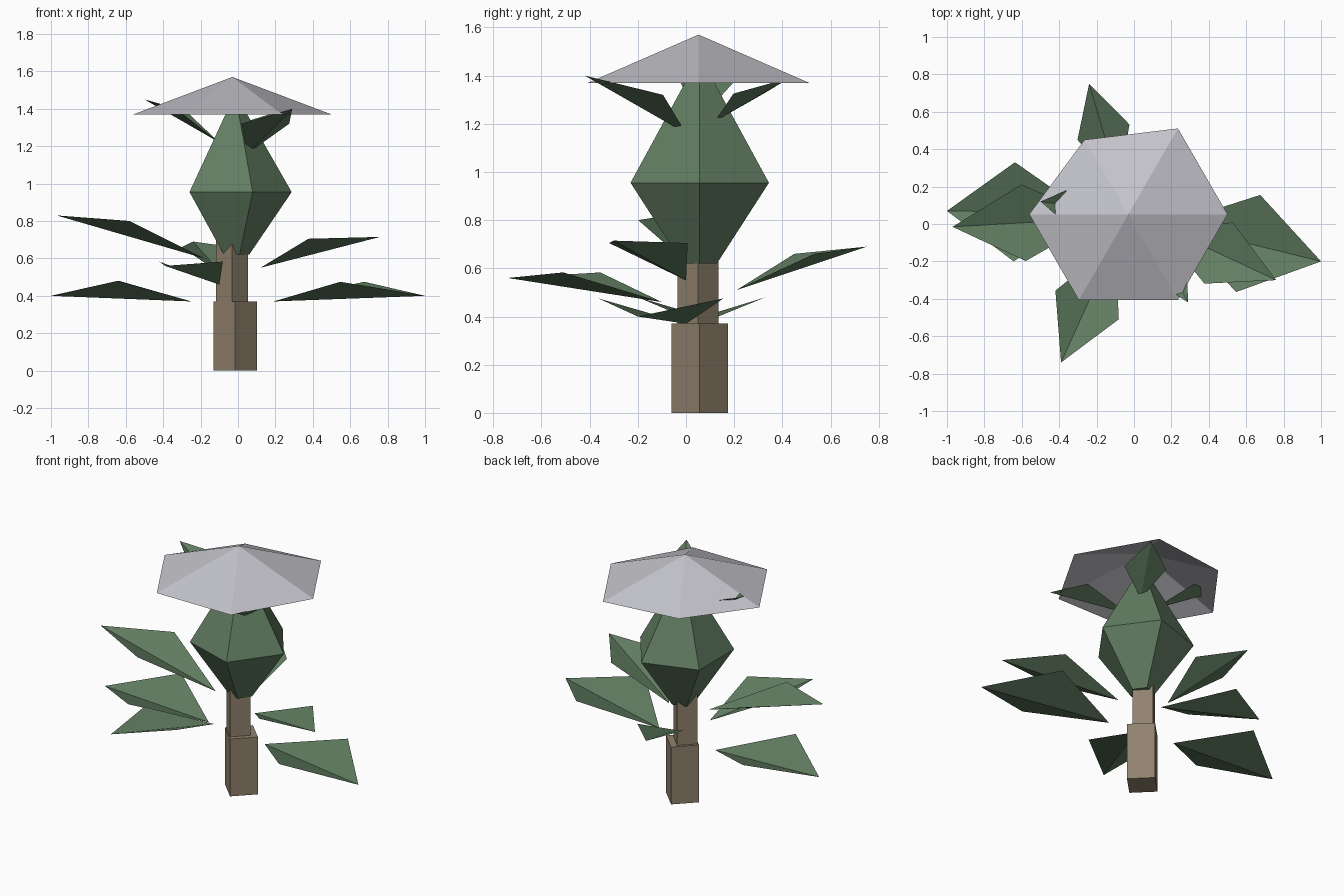
import bpy
import math
from mathutils import Vector

cube = bpy.data.objects.get("Cube")
if cube:
    bpy.data.objects.remove(cube, do_unlink=True)


def make_material(name, rgb):
    mat = bpy.data.materials.new(name)
    mat.use_nodes = True
    color = (*rgb, 1)
    mat.diffuse_color = color
    mat.node_tree.nodes["Principled BSDF"].inputs["Base Color"].default_value = color
    return mat


green = make_material("leaf green", (0.12, 0.205, 0.12))
brown = make_material("stem brown", (0.285, 0.223, 0.155))
grey = make_material("cap grey", (0.54, 0.54, 0.585))


def add_mesh(name, verts, faces, mat):
    mesh = bpy.data.meshes.new(name)
    mesh.from_pydata(verts, [], faces)
    mesh.materials.append(mat)
    obj = bpy.data.objects.new(name, mesh)
    bpy.context.collection.objects.link(obj)
    return obj


def lathe(name, center, sides, profile, mat, closed=True):
    """Stack of regular rings (radius, height), with a corner pointing to +x."""
    verts, faces = [], []
    for radius, z in profile:
        for i in range(sides):
            a = math.tau * i / sides
            verts.append((center[0] + radius * math.cos(a),
                          center[1] + radius * math.sin(a), z))
    for r in range(len(profile) - 1):
        for i in range(sides):
            j = (i + 1) % sides
            low, high = r * sides, (r + 1) * sides
            faces.append((low + i, low + j, high + j, high + i))
    if closed:
        faces.append(tuple(reversed(range(sides))))
        faces.append(tuple(range(len(verts) - sides, len(verts))))
    return add_mesh(name, verts, faces, mat)


def leaf(name, base, tip, half_width, side_z, along=0.52):
    """Kite folded along its midrib, with both side corners raised."""
    base, tip = Vector(base), Vector(tip)
    axis = tip - base
    across = Vector((-axis.y, axis.x, 0)).normalized() * half_width
    middle = base.lerp(tip, along)
    middle.z = side_z
    verts = [base, middle - across, tip, middle + across]
    return add_mesh(name, verts, [(0, 1, 2), (0, 2, 3)], green)


# Square stem in two thicknesses
lathe("lower_stem", (-0.015, 0.057), 4, [(0.117, 0), (0.117, 0.37)], brown)
lathe("upper_stem", (-0.032, 0.05), 4, [(0.085, 0.37), (0.085, 0.7)], brown)

# Five-sided bulb
lathe("bulb", (-0.015, 0.057), 5,
      [(0.075, 0.62), (0.302, 0.955), (0.03, 1.43)], green)

# Open six-sided cap, with one rim corner pulled inwards
center = Vector((-0.03, 0.052))
rim = [(center.x + 0.53 * math.cos(math.tau * i / 6),
        center.y + 0.53 * math.sin(math.tau * i / 6), 1.37) for i in range(6)]
rim[2] = (-0.265, 0.45, 1.37)
add_mesh("cap", rim + [(center.x, center.y, 1.57)],
         [(i, (i + 1) % 6, 6) for i in range(6)], grey)

# Large leaves around the stem
leaf("lower_left_leaf", (0.19, 0, 0.37), (1, -0.2, 0.4), 0.267, 0.475)
leaf("upper_left_leaf", (0.12, 0, 0.55), (0.76, -0.3, 0.715), 0.18, 0.705)
leaf("lower_right_leaf", (-0.25, 0.06, 0.37), (-1, 0.07, 0.4), 0.265, 0.48)
leaf("upper_right_leaf", (-0.18, 0.03, 0.6), (-0.97, -0.015, 0.83), 0.205, 0.8)
leaf("front_leaf", (-0.1, -0.1, 0.46), (-0.39, -0.74, 0.56), 0.186, 0.583)
leaf("back_leaf", (-0.08, 0.21, 0.51), (-0.24, 0.75, 0.69), 0.145, 0.66)

# Small petals below the cap
leaf("front_petal", (0.05, 0, 1.16), (0.29, -0.42, 1.4), 0.147, 1.32, 0.4)
leaf("back_petal", (0.05, 0.12, 1.21), (0.23, 0.43, 1.39), 0.125, 1.325, 0.45)
leaf("side_petal", (-0.1, 0.06, 1.22), (-0.5, 0.12, 1.45), 0.125, 1.39, 0.5)
